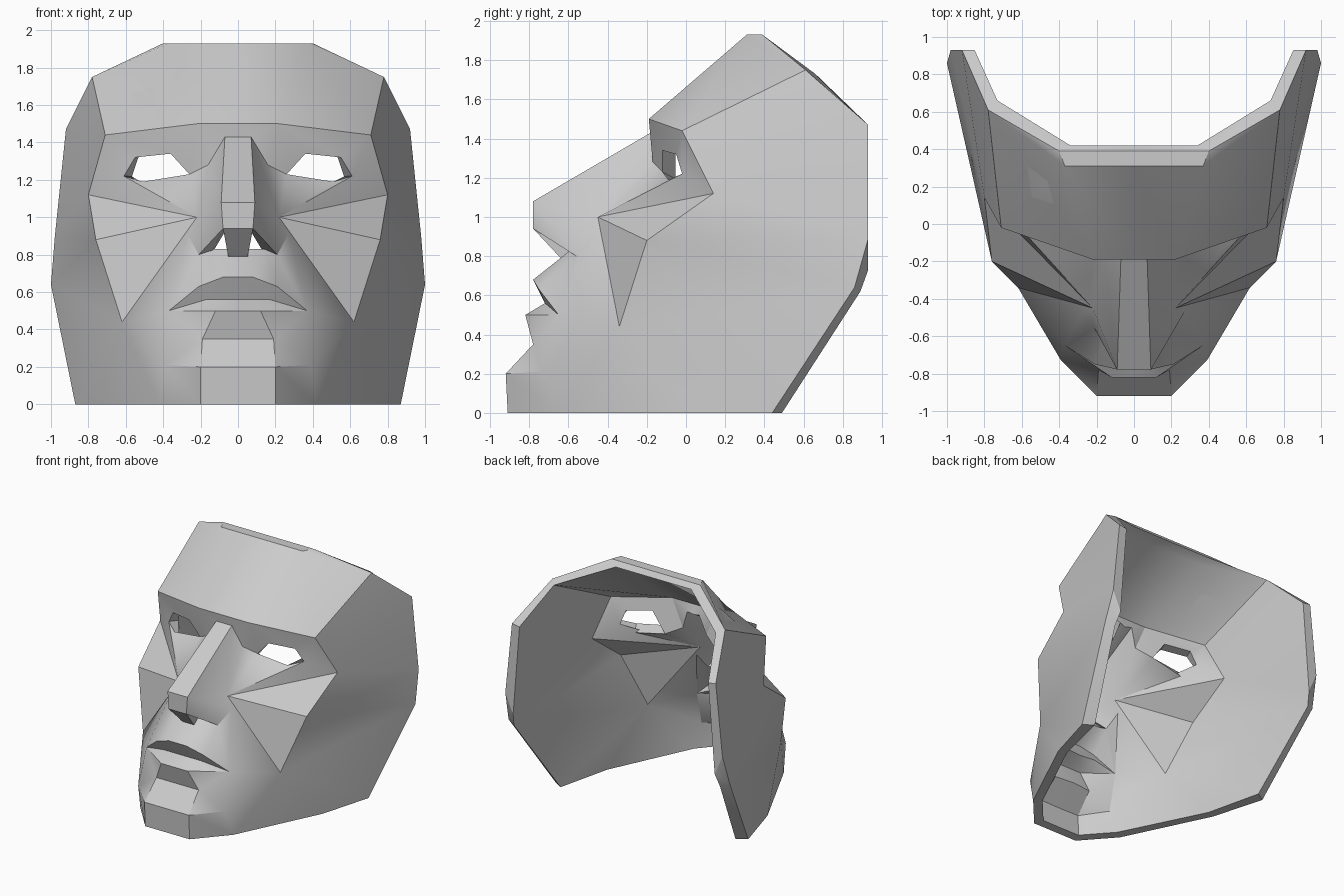
import bpy
import bmesh
import math
from mathutils import Vector

cube = bpy.data.objects.get("Cube")
if cube:
    bpy.data.objects.remove(cube, do_unlink=True)

THICKNESS = 0.07

# Landmarks on the left half of the face
points = dict(
    # forehead and outer rim
    crown_back=(.4, .39, 1.93), crown=(.37, .31, 1.93), temple=(.78, .61, 1.75),
    ear_top=(.92, .93, 1.47), ear_mid=(.98, .93, .89), ear_low=(1, .86, .64),
    jaw=(.87, .44, 0), floor_side=(.75, .02, 0), floor_front=(.42, -.66, 0),
    # brow and cheeks
    brow=(.22, -.19, 1.5), brow_end=(.71, -.02, 1.44), cheekbone=(.8, .14, 1.12),
    cheek=(.76, -.2, .88), cheek_low=(.62, -.34, .44), jaw_front=(.39, -.73, .21),
    # chin
    chin_top=(.19, -.78, .35), chin_edge=(.2, -.92, .2), chin_floor=(.2, -.91, 0),
    # nose
    nose_top=(.07, -.18, 1.43), nose_tip=(.09, -.78, 1.08), nose_under=(.08, -.78, .94),
    nose_post=(.05, -.63, .78), nose_side=(.16, -.17, 1.28), crease=(.22, -.45, 1),
    wing_out=(.27, -.47, .91), wing=(.21, -.56, .8), philtrum=(.14, -.59, .83),
    # eye
    eye_in=(.26, -.12, 1.23), eye_top_in=(.36, -.12, 1.34), eye_top_out=(.55, -.05, 1.32),
    eye_out=(.61, -.02, 1.22), eye_low=(.51, -.09, 1.19),
    # mouth
    lip_peak=(.08, -.78, .68), lip_side=(.21, -.75, .63), mouth_corner=(.37, -.65, .5),
    lip_part=(.17, -.72, .56), low_lip=(.12, -.82, .5),
)

# Inner rim landmarks where the edge is cut at an angle
inner_rim = dict(
    crown_back=(.34, .42, 1.89), temple=(.73, .66, 1.73), ear_mid=(.91, .93, .73),
    ear_low=(.93, .89, .62), jaw=(.79, .49, 0),
)

# Bands of faces running down the centre line
centre_bands = (
    "crown_back crown brow nose_top nose_tip nose_under nose_post",
    "philtrum lip_peak lip_part low_lip chin_top chin_edge chin_floor",
)

# Faces beside the centre, one per string
forehead = (
    "crown_back temple crown",
    "crown temple brow_end brow",
)
side_panel = (
    "brow_end temple cheekbone",
    "temple ear_top cheekbone",
    "ear_top ear_mid cheekbone",
    "ear_mid cheek cheekbone",
    "ear_mid ear_low cheek",
    "ear_low cheek_low cheek",
    "ear_low jaw cheek_low",
    "jaw floor_side cheek_low",
    "floor_side floor_front cheek_low",
    "floor_front jaw_front cheek_low",
)
eye_socket = (
    "brow nose_side nose_top",
    "brow eye_in nose_side",
    "brow eye_top_in eye_in",
    "brow brow_end eye_top_out eye_top_in",
    "brow_end eye_out eye_top_out",
    "brow_end cheekbone eye_out",
)
nose = (
    "nose_top nose_side crease nose_tip",
    "nose_tip crease wing_out wing",
    "nose_tip wing nose_under",
    "nose_side eye_in crease",
)
cheeks = (
    "crease eye_in eye_low",
    "crease eye_low eye_out",
    "crease eye_out cheekbone",
    "crease cheekbone cheek",
    "crease cheek cheek_low",
    "crease cheek_low wing_out",
    "wing_out cheek_low mouth_corner",
    "wing_out mouth_corner wing",
)
mouth = (
    "wing mouth_corner lip_side",
    "wing lip_side philtrum",
    "philtrum lip_side lip_peak",
    "lip_peak lip_side lip_part",
    "lip_side mouth_corner lip_part",
    "lip_part mouth_corner low_lip",
)
chin = (
    "low_lip mouth_corner chin_top",
    "mouth_corner jaw_front chin_top",
    "mouth_corner cheek_low jaw_front",
    "chin_top jaw_front chin_edge",
    "chin_edge jaw_front floor_front chin_floor",
)

bm = bmesh.new()
outer = {}


def place(co, side):
    return Vector((co[0] * side, co[1], co[2]))


def corner(name, side):
    """Outer vertex for a landmark; side 0 is the centre line."""
    key = (name, side)
    if key not in outer:
        outer[key] = bm.verts.new(place(points[name], side))
    return outer[key]


# Outer skin, both halves
for side in (1, -1):
    for part in (forehead, side_panel, eye_socket, nose, cheeks, mouth, chin):
        for face in part:
            bm.faces.new([corner(n, side) for n in face.split()[::side]])
    for band in centre_bands:
        names = band.split()
        for a, b in zip(names, names[1:]):
            quad = [corner(a, 0), corner(a, side), corner(b, side), corner(b, 0)]
            bm.faces.new(quad[::side])
bmesh.ops.recalc_face_normals(bm, faces=bm.faces[:])
bm.normal_update()
front = next(f for f in bm.faces
             if outer["crown", 0] in f.verts and outer["brow", 1] in f.verts)
if front.normal.y > 0:
    bmesh.ops.reverse_faces(bm, faces=bm.faces[:])
    bm.normal_update()

# Inner skin, kept within the floor and back planes
skin = bm.faces[:]
open_edges = [e for e in bm.edges if e.is_boundary]
targets = {}
for (name, side), v in outer.items():
    if name in inner_rim:
        co = place(inner_rim[name], side)
    else:
        co = v.co - v.normal * THICKNESS * min(v.calc_shell_factor(), 1.4)
        co.z = max(co.z, 0)
        co.y = min(co.y, .93)
        co.x = max(co.x * side, 0.01) * side
    targets[v] = co
inner = {v: bm.verts.new(co) for v, co in targets.items()}
for f in skin:
    bm.faces.new([inner[v] for v in reversed(f.verts)])

# Rim around the edge, eyes and nostrils
for e in open_edges:
    loop = e.link_loops[0]
    a, b = loop.vert, loop.link_loop_next.vert
    bm.faces.new((b, a, inner[a], inner[b]))

mesh = bpy.data.meshes.new("face_mask")
bm.to_mesh(mesh)
bm.free()
mask = bpy.data.objects.new("face_mask", mesh)
bpy.context.collection.objects.link(mask)

# Plain grey
grey = bpy.data.materials.new("plain_grey")
grey.use_nodes = True
colour = (.6, .6, .6, 1)
grey.diffuse_color = colour
grey.node_tree.nodes["Principled BSDF"].inputs["Base Color"].default_value = colour
mesh.materials.append(grey)

# Soft facets with crisp creases
bpy.ops.object.select_all(action="DESELECT")
mask.select_set(True)
bpy.context.view_layer.objects.active = mask
bpy.ops.object.shade_smooth_by_angle(angle=math.radians(30))
